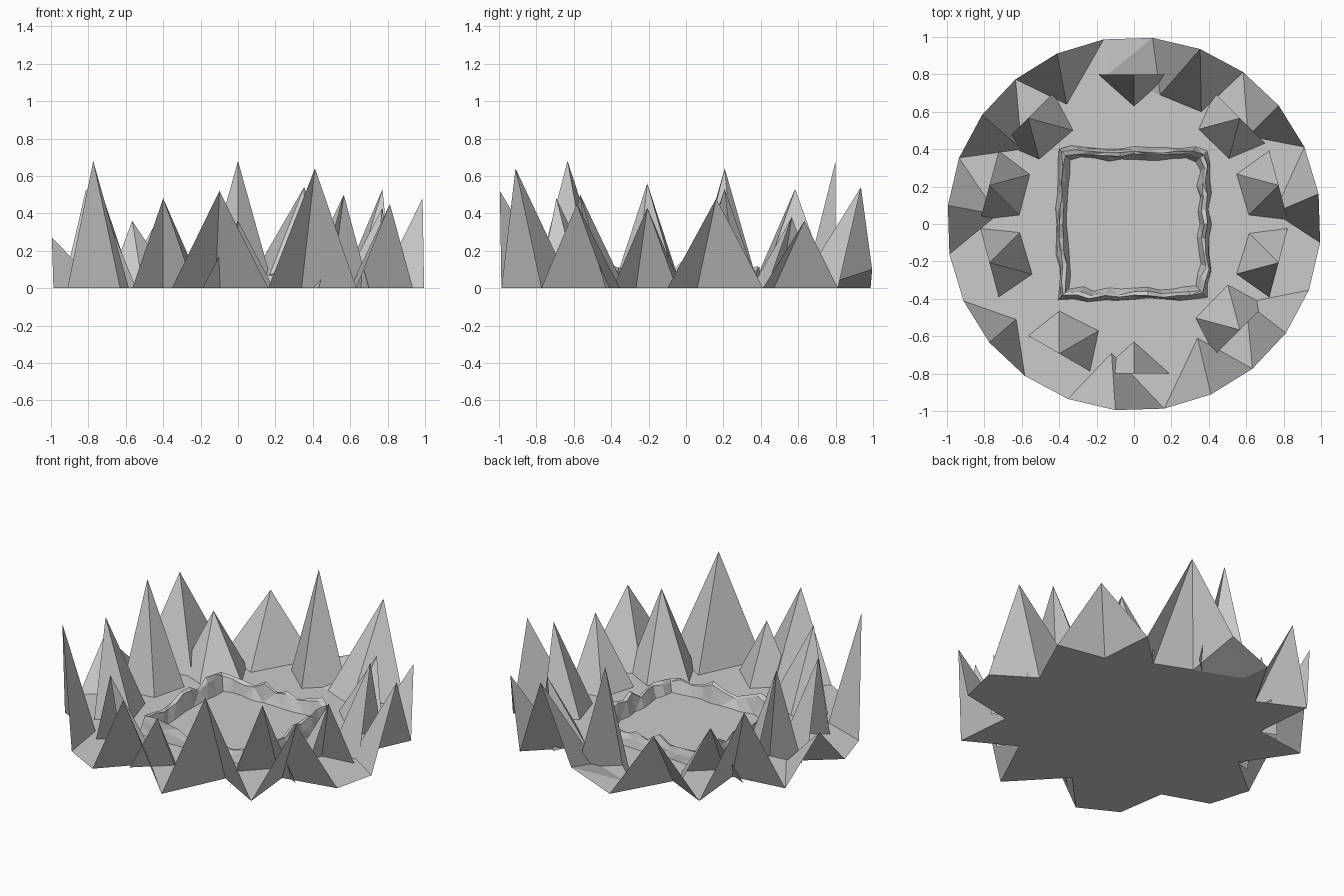
import bpy, bmesh, math, random
from mathutils import Vector

if "Cube" in bpy.data.objects:
    bpy.data.objects.remove(bpy.data.objects["Cube"])

random.seed(4)


def make_object(name, bm):
    mesh = bpy.data.meshes.new(name)
    bm.to_mesh(mesh)
    bm.free()
    obj = bpy.data.objects.new(name, mesh)
    bpy.context.collection.objects.link(obj)
    return obj


def fan(bm, peak, base):
    """Open half pyramid: a peak joined to a chain of base points."""
    top = bm.verts.new(peak)
    vs = [bm.verts.new((*p, 0)[:3]) for p in base]
    for a, b in zip(vs, vs[1:]):
        f = bm.faces.new((top, a, b))
        f.normal_update()
        if f.normal.z < 0:
            f.normal_flip()


def rim(k):
    a = math.radians(9.3 + 15 * k)
    return math.cos(a), math.sin(a)


# Outer crags: rim index -> height and inner foot points
outer = {
    0: (.48, [(.75, .06)]),
    2: (.36, [(.61, .47)]),
    4: (.54, [(.36, .60), (.14, .69)]),
    7: (.40, [(-.36, .64)]),
    9: (.53, [(-.60, .40)]),
    11: (.27, [(-.73, .05)]),
    14: (.68, [(-.63, -.51)]),
    17: (.52, [(-.12, -.69)]),
    19: (.64, [(.34, -.61)]),
    21: (.45, [(.60, -.42)]),
}
bm = bmesh.new()
low = (*rim(5), .1)          # low rise beside the back crag
outline = []
for k in range(24):
    if k in outer:
        h, foot = outer[k]
        last = low if k == 4 else rim(k + 1)
        fan(bm, (*rim(k), h), [rim(k - 1), *foot, last])
        outline += foot
    elif k == 5:
        fan(bm, low, [(.14, .69), (-.14, .80), rim(6)])
        outline.append((-.14, .80))
    else:
        outline.append(rim(k))
make_object("outer_crags", bm)

# Flat ground, notched where the outer crags stand
bm = bmesh.new()
face = bm.faces.new([bm.verts.new((x, y, 0)) for x, y in outline])
bm.normal_update()
bmesh.ops.triangulate(bm, faces=[face], ngon_method='EAR_CLIP')
make_object("ground", bm)

# Inner crags: angle on the 0.8 ring, height, number of inner foot points
inner = [(90, .68, 1), (45, .38, 2), (15, .53, 2), (-15, .43, 2),
         (-45, .50, 2), (-90, .36, 1), (-120, .48, 2), (195, .56, 2),
         (165, .64, 2), (135, .36, 2)]
bm = bmesh.new()
for deg, h, n in inner:
    a = math.radians(deg)
    c = Vector((math.cos(a), math.sin(a))) * .8
    inward = -c.normalized()
    side = Vector((-math.sin(a), math.cos(a)))
    base = [c + side * .19]
    for t in ([0] if n == 1 else [30, -30]):
        r = random.uniform(.22, .25) if n == 2 else .17
        t = math.radians(t)
        base.append(c + r * (inward * math.cos(t) + side * math.sin(t)))
    base.append(c - side * .19)
    fan(bm, (c.x, c.y, h), [tuple(p) for p in base])
make_object("inner_crags", bm)

# Square ruined wall with a jagged crest and wobbling line
bm = bmesh.new()
corners = [(-1, -1), (1, -1), (1, 1), (-1, 1)]
steps = 10
rings = []
for i in range(4):
    a, b = Vector(corners[i]), Vector(corners[(i + 1) % 4])
    for s in range(steps):
        d = a.lerp(b, s / steps)
        if s == 0:
            d *= .97             # slightly blunted corners
        h = random.uniform(.06, .125)
        wob = random.uniform(-.01, .01)

        def point(r, z):
            j = wob + random.uniform(-.006, .006)
            return bm.verts.new((d.x * (r + j), d.y * (r + j), z))
        rings.append([point(.408, 0), point(.40, h * .55), point(.388, h),
                      point(.37, h * random.uniform(.75, 1)), point(.348, 0)])
for p, q in zip(rings, rings[1:] + rings[:1]):
    for u in range(4):
        bm.faces.new((p[u], q[u], q[u + 1], p[u + 1]))
bm.normal_update()
bmesh.ops.triangulate(bm, faces=bm.faces[:])
make_object("ruined_wall", bm)
